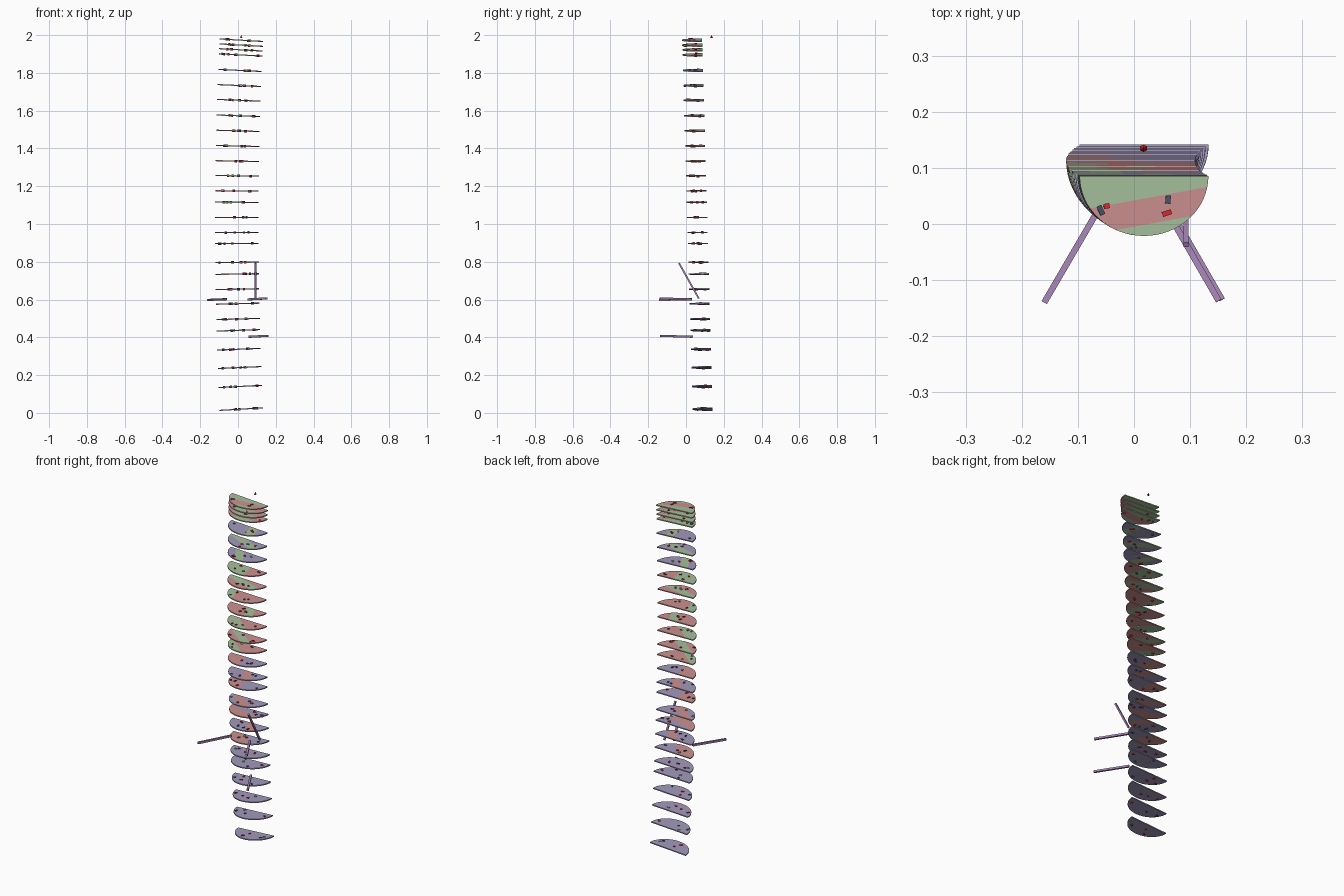
import bpy, bmesh, math, random
from mathutils import Vector, Matrix

if "Cube" in bpy.data.objects:
    bpy.data.objects.remove(bpy.data.objects["Cube"])

random.seed(4)


def mat(name, r, g, b):
    m = bpy.data.materials.new(name)
    m.diffuse_color = (r, g, b, 1)
    m.use_nodes = True
    m.node_tree.nodes["Principled BSDF"].inputs["Base Color"].default_value = m.diffuse_color
    return m


PURPLE = mat("purple", 0.36, 0.32, 0.50)
PINK = mat("pink", 0.60, 0.28, 0.28)
GREEN = mat("green", 0.38, 0.52, 0.33)
RED = mat("red", 0.70, 0.02, 0.03)
DARK = mat("dark", 0.06, 0.09, 0.13)
YELLOW = mat("yellow", 0.70, 0.50, 0.02)
STICK = mat("stick_purple", 0.40, 0.25, 0.48)

R, DEPTH, T = 0.115, 0.107, 0.006
HEIGHTS = [0.02, 0.14, 0.24, 0.337, 0.437, 0.497, 0.578, 0.655, 0.735, 0.797,
           0.897, 0.955, 1.035, 1.115, 1.175, 1.255, 1.333, 1.413, 1.493,
           1.573, 1.655, 1.733, 1.813, 1.895, 1.922, 1.947, 1.973]


def finish(name, bm, mats):
    bmesh.ops.recalc_face_normals(bm, faces=bm.faces[:])
    me = bpy.data.meshes.new(name)
    bm.to_mesh(me)
    bm.free()
    for m in mats:
        me.materials.append(m)
    ob = bpy.data.objects.new(name, me)
    bpy.context.collection.objects.link(ob)
    return ob


def frame(z):
    # the stack bows sideways, so plates follow its slope
    x = -0.006 + 0.025 * (z - 1) ** 2
    y = 0.142 - 0.0285 * z
    roll = -math.atan(0.06 * (1 - z))
    return Matrix.Translation((x, y, z)) @ Matrix.Rotation(roll, 4, 'Y')


def plate(i, z):
    bm = bmesh.new()
    n = 32
    rim = [bm.verts.new((-R * math.cos(math.pi * k / n),
                         -DEPTH * math.sin(math.pi * k / n), -T / 2)) for k in range(n + 1)]
    face = bm.faces.new(rim)
    ext = bmesh.ops.extrude_face_region(bm, geom=[face])
    bmesh.ops.translate(bm, vec=(0, 0, T),
                        verts=[v for v in ext["geom"] if isinstance(v, bmesh.types.BMVert)])
    # slanted colour band across each plate
    a = random.uniform(0.15, 1.3)
    if z > 1.88:
        a = 1.75
    nrm = Vector((math.cos(a), math.sin(a), 0))
    mid = Vector((random.uniform(-0.04, 0.05), -0.055, 0))
    for s in (-0.023, 0.023):
        bmesh.ops.bisect_plane(bm, geom=bm.verts[:] + bm.edges[:] + bm.faces[:],
                               plane_co=mid + nrm * s, plane_no=nrm)
    if z > 1.84:
        cols = (GREEN, PINK, GREEN)
    elif z > 1.6:
        cols = (PURPLE, GREEN, PURPLE)
    elif z > 1.1:
        cols = (GREEN, PINK, PINK) if i % 2 else (PINK, GREEN, PINK)
    elif z > 0.5:
        cols = (PURPLE, PINK, PURPLE) if i % 2 else (PINK, PINK, PURPLE)
    else:
        cols = (PURPLE, PURPLE, PURPLE)
    for f in bm.faces:
        d = (f.calc_center_median() - mid).dot(nrm)
        f.material_index = 0 if d < -0.023 else 2 if d > 0.023 else 1
    ob = finish(f"plate_{i:02d}", bm, cols)
    ob.matrix_world = frame(z)


def markers(i, z):
    # small blocks set through the plate
    bm = bmesh.new()
    for k in range(4):
        a = random.uniform(0.3, math.pi - 0.3)
        r = random.uniform(0.3, 0.92)
        pos = Matrix.Translation((-R * r * math.cos(a), -DEPTH * r * math.sin(a), 0))
        size = Matrix.Diagonal((random.uniform(0.01, 0.018), 0.009, 0.013, 1))
        new = bmesh.ops.create_cube(bm, size=1, matrix=pos
                                    @ Matrix.Rotation(random.uniform(0, 3), 4, 'Z') @ size)
        c = random.choice((0, 0, 1, 1, 2)) if k else 0
        if i in (13, 22) and k == 1:
            c = 3
        for f in {f for v in new["verts"] for f in v.link_faces}:
            f.material_index = c
    ob = finish(f"plate_markers_{i:02d}", bm, (RED, DARK, GREEN, YELLOW))
    ob.matrix_world = frame(z)


for i, z in enumerate(HEIGHTS):
    plate(i, z)
    markers(i, z)


def rod(name, p, q, w=0.011):
    p, q = Vector(p), Vector(q)
    bm = bmesh.new()
    m = (Matrix.Translation((p + q) / 2) @ (q - p).to_track_quat('Z', 'Y').to_matrix().to_4x4()
         @ Matrix.Diagonal((w, w, (q - p).length, 1)))
    bmesh.ops.create_cube(bm, size=1, matrix=m)
    finish(name, bm, (STICK,))


# projecting rods
rod("left_rod", (-0.062, 0.028, 0.602), (-0.16, -0.14, 0.598))
rod("right_rod", (0.055, 0.03, 0.601), (0.151, -0.137, 0.606))
rod("lower_right_rod", (0.06, 0.033, 0.403), (0.157, -0.135, 0.408))
rod("slanted_rod", (0.093, 0.068, 0.605), (0.093, -0.037, 0.793), 0.009)

# small red tip floating above the top plate
bm = bmesh.new()
bmesh.ops.create_cone(bm, cap_ends=True, segments=6, radius1=0.007, radius2=0,
                      depth=0.014, matrix=Matrix.Translation((0.017, 0.135, 1.993)))
finish("top_tip", bm, (RED,))
